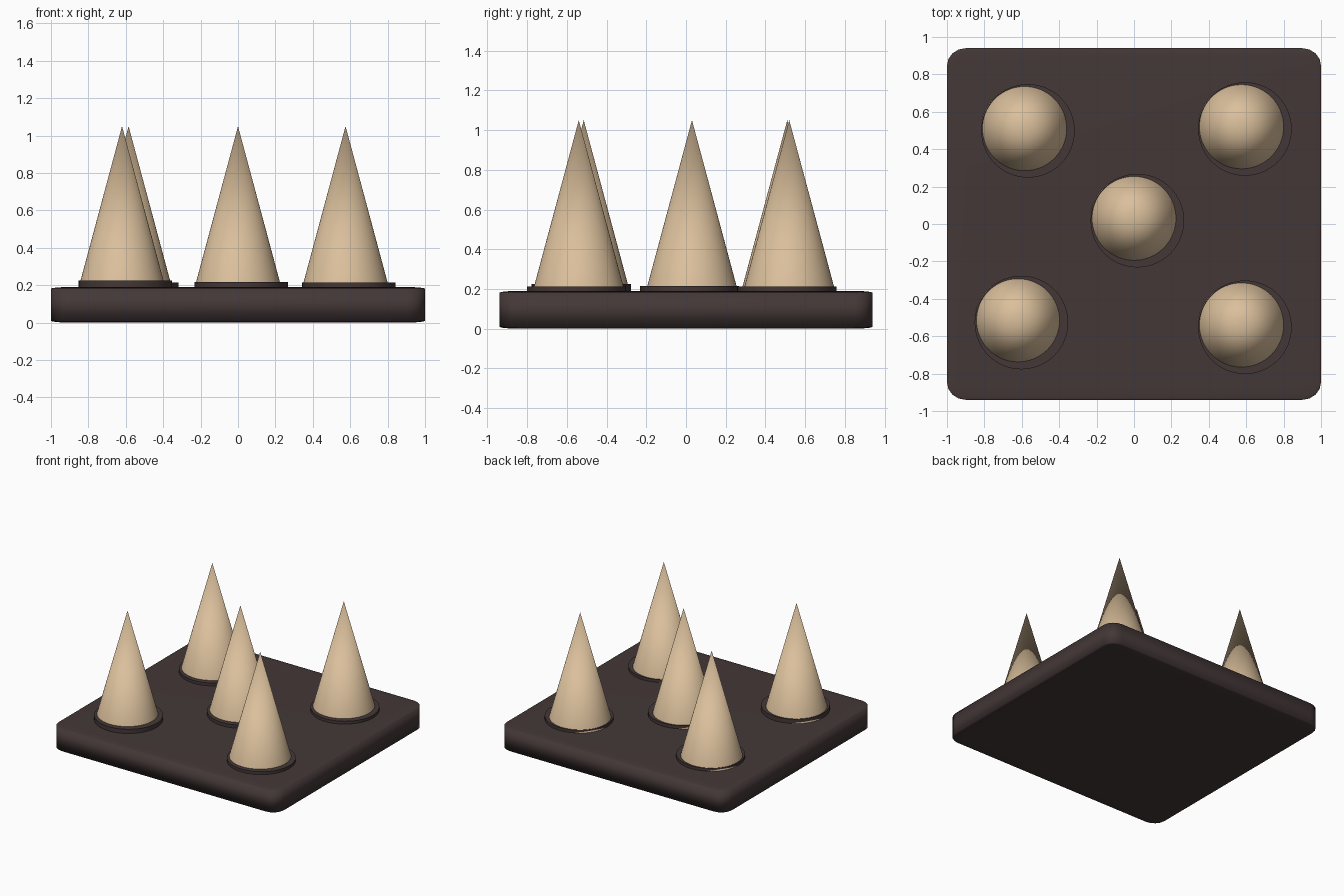
import bpy
import math

cube = bpy.data.objects.get("Cube")
if cube:
    bpy.data.objects.remove(cube, do_unlink=True)


def make_material(name, rgb):
    mat = bpy.data.materials.new(name)
    mat.use_nodes = True
    colour = (*rgb, 1.0)
    mat.diffuse_color = colour
    mat.node_tree.nodes["Principled BSDF"].inputs["Base Color"].default_value = colour
    return mat


dark_brown = make_material("dark_brown", (0.058, 0.039, 0.039))
sand = make_material("sand", (0.70, 0.52, 0.33))


def finish(name, mat):
    obj = bpy.context.object
    obj.name = name
    obj.data.materials.append(mat)
    return obj


# Slab: rounded cube flattened afterwards, so its rounding is shallow in height
bpy.ops.mesh.primitive_cube_add(size=2, location=(0, 0, 0.095))
slab = finish("base_slab", dark_brown)
bevel = slab.modifiers.new("rounding", "BEVEL")
bevel.width = 0.1
bevel.segments = 4
slab.scale = (1, 0.94, 0.095)
bpy.ops.object.shade_smooth()

# Spikes: a cone on a thin, slightly off-centre disc
HEIGHT_TOP = 1.05
spikes = {
    "back_right": (-0.585, 0.51, 0.213),
    "back_left": (0.575, 0.52, 0.213),
    "centre": (0.0, 0.03, 0.216),
    "front_right": (-0.62, -0.515, 0.224),
    "front_left": (0.575, -0.54, 0.213),
}
for place, (x, y, disc_top) in spikes.items():
    bottom = 0.18
    bpy.ops.mesh.primitive_cylinder_add(
        vertices=64, radius=0.25, depth=disc_top - bottom,
        location=(x + 0.018, y - 0.012, (disc_top + bottom) / 2))
    finish(place + "_disc", dark_brown)
    bpy.ops.object.shade_smooth_by_angle(angle=math.radians(30))

    bpy.ops.mesh.primitive_cone_add(
        vertices=64, radius1=0.234, radius2=0, depth=HEIGHT_TOP - bottom,
        location=(x, y, (HEIGHT_TOP + bottom) / 2))
    finish(place + "_spike", sand)
    bpy.ops.object.shade_smooth_by_angle(angle=math.radians(30))
